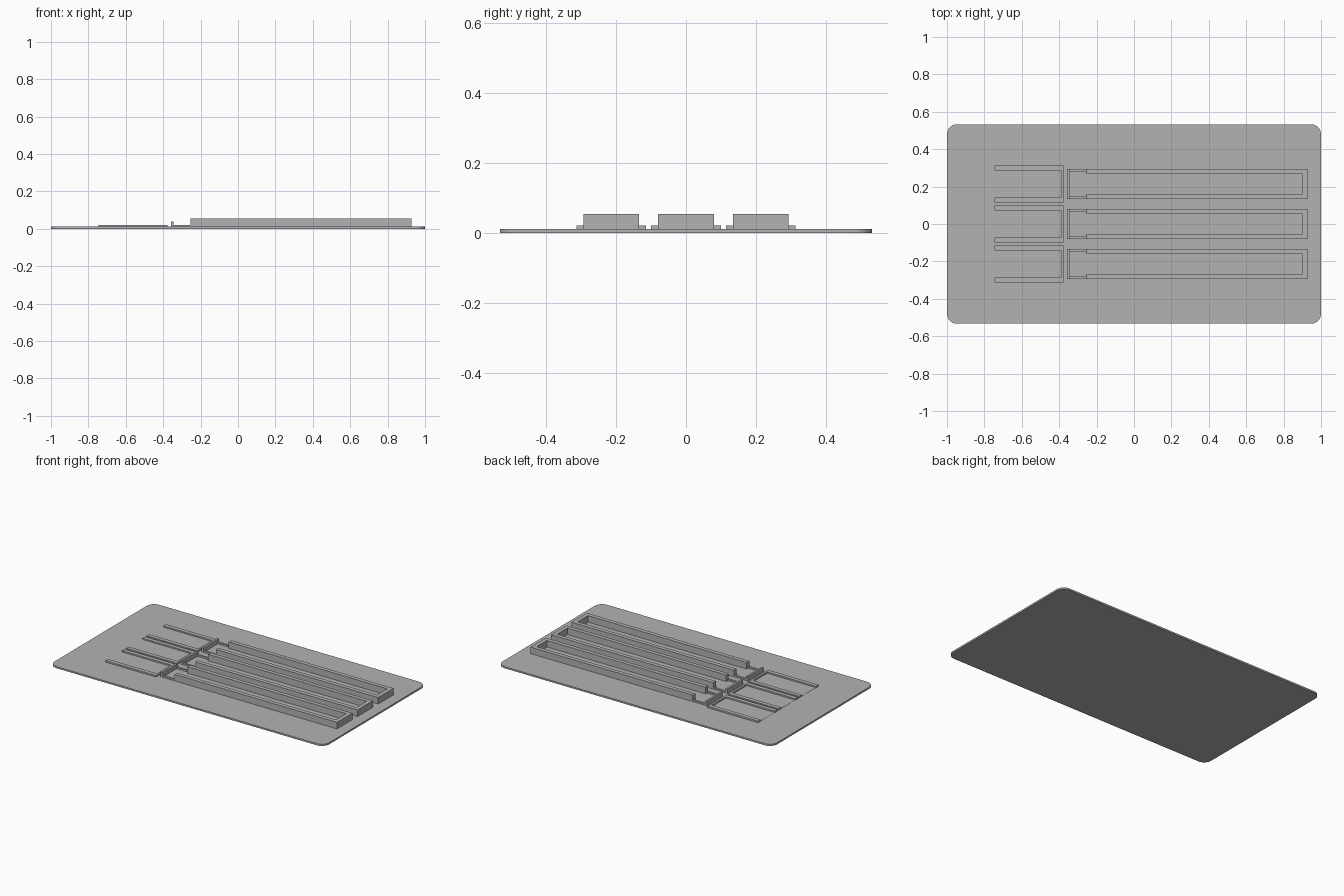
import bpy
import bmesh
import math

cube = bpy.data.objects.get("Cube")
if cube:
    bpy.data.objects.remove(cube, do_unlink=True)

grey = bpy.data.materials.new("plain grey")
grey.use_nodes = True
colour = (0.45, 0.45, 0.45, 1)
grey.diffuse_color = colour
grey.node_tree.nodes["Principled BSDF"].inputs["Base Color"].default_value = colour

PLATE_TOP = 0.011
LOW_TOP = 0.021
LIP_TOP = 0.04
RAIL_TOP = 0.054
ROOT = 0.006          # walls are rooted inside the plate
THICK, THIN = 0.027, 0.013
PITCH = 0.214


def prism(bm, outline, z0, z1):
    """Extrude a flat outline from z0 up to z1."""
    face = bm.faces.new([bm.verts.new((x, y, z0)) for x, y in outline])
    up = bmesh.ops.extrude_face_region(bm, geom=[face], use_keep_orig=True)
    top = [v for v in up["geom"] if isinstance(v, bmesh.types.BMVert)]
    bmesh.ops.translate(bm, verts=top, vec=(0, 0, z1 - z0))


def finish(bm, name, y=0):
    bmesh.ops.recalc_face_normals(bm, faces=bm.faces)
    mesh = bpy.data.meshes.new(name)
    bm.to_mesh(mesh)
    bm.free()
    mesh.materials.append(grey)
    obj = bpy.data.objects.new(name, mesh)
    obj.location.y = y
    bpy.context.collection.objects.link(obj)
    return obj


def u_outline(x_open, x_end, half, side, end):
    """U shape, open at x_open and closed at x_end."""
    inner = half - side
    return [(x_open, -half), (x_end, -half), (x_end, half), (x_open, half),
            (x_open, inner), (x_end - end, inner),
            (x_end - end, -inner), (x_open, -inner)]


def rectangle(x0, x1, y0, y1):
    return [(x0, y0), (x1, y0), (x1, y1), (x0, y1)]


# Base plate with rounded corners
half_x, half_y, radius, steps = 1.0, 0.533, 0.053, 8
outline = []
for quarter, (sx, sy) in enumerate([(1, 1), (-1, 1), (-1, -1), (1, -1)]):
    for i in range(steps + 1):
        a = (quarter + i / steps) * math.pi / 2
        outline.append((sx * (half_x - radius) + radius * math.cos(a),
                        sy * (half_y - radius) + radius * math.sin(a)))
bm = bmesh.new()
prism(bm, outline, 0, PLATE_TOP)
finish(bm, "base_plate")

for label, row in (("front", -1), ("middle", 0), ("back", 1)):
    y = row * PITCH

    # Long tall channel, open towards the tray
    bm = bmesh.new()
    prism(bm, u_outline(-0.255, 0.927, 0.08, THICK, THICK), ROOT, RAIL_TOP)
    finish(bm, label + "_long_channel", y)

    # Low thin side walls and the raised lip at the channel mouth
    bm = bmesh.new()
    for inner, outer in ((-0.08, -0.08 + THIN), (0.08 - THIN, 0.08)):
        prism(bm, rectangle(-0.345, -0.255, inner, outer), ROOT, LOW_TOP)
    prism(bm, rectangle(-0.358, -0.345, -0.08, 0.08), ROOT, LIP_TOP)
    finish(bm, label + "_channel_mouth", y)

    # Short low tray, open at its outer end, with a thin floor
    bm = bmesh.new()
    prism(bm, u_outline(-0.745, -0.377, 0.1, THICK, THIN), ROOT, LOW_TOP)
    finish(bm, label + "_short_tray", y)
    bm = bmesh.new()
    prism(bm, rectangle(-0.744, -0.385, -0.08, 0.08), ROOT, PLATE_TOP + 0.001)
    finish(bm, label + "_tray_floor", y)
